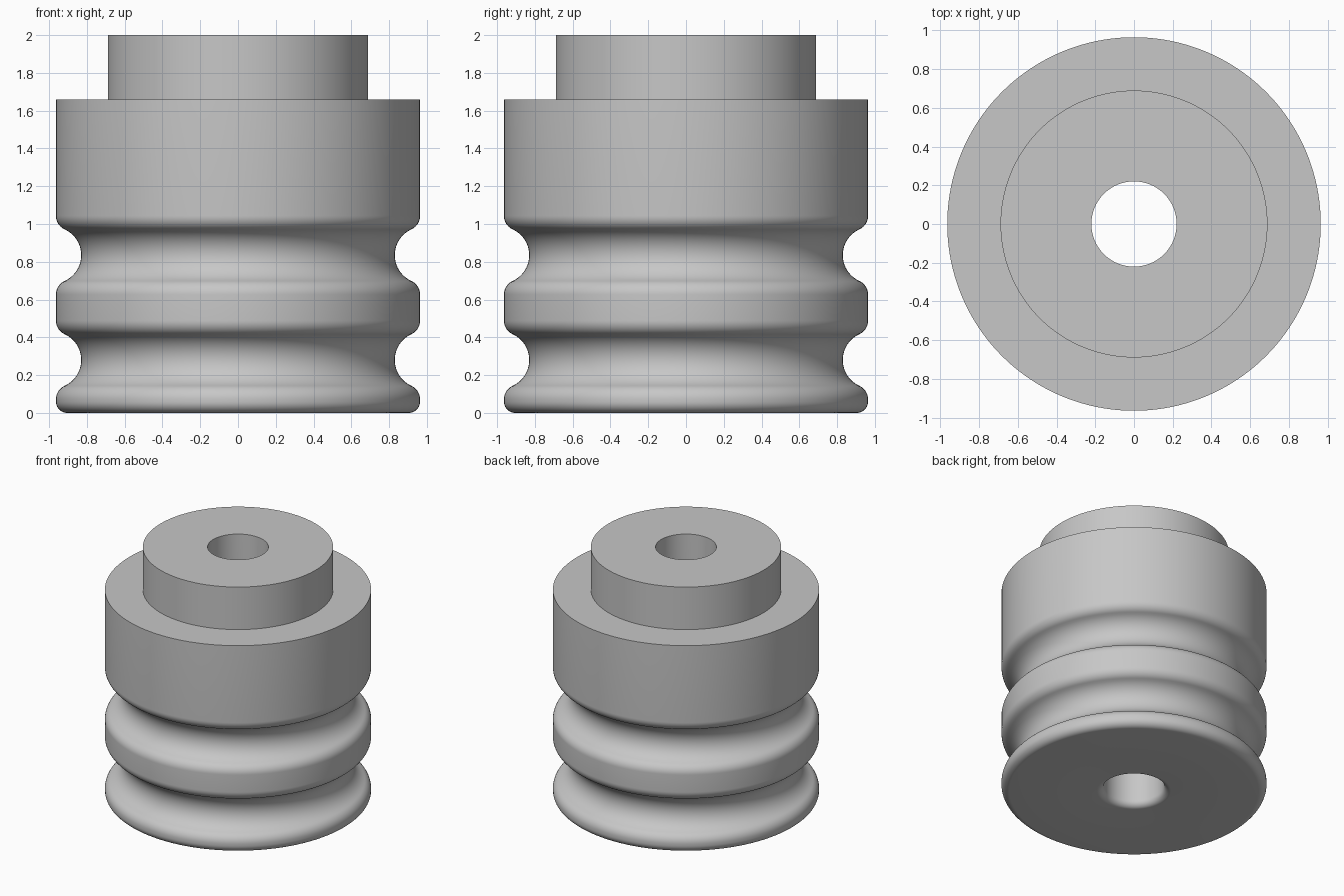
import bpy
import bmesh
from math import sin, cos, pi, acos, sqrt, radians

cube = bpy.data.objects.get("Cube")
if cube:
    bpy.data.objects.remove(cube, do_unlink=True)

SEGMENTS = 160
OUTER, COLLAR, BORE = 0.964, 0.689, 0.22
SHOULDER, TOP = 1.66, 2.0
GROOVE_R, FILLET, NECK = 0.15, 0.08, 0.83
FOOT_ROUND, LIP_ROUND = 0.06, 0.05


def arc(r, z, radius, start, end, steps=10):
    """Points on a circle in the profile plane."""
    angles = [start + (end - start) * i / steps for i in range(steps + 1)]
    return [(r + radius * cos(a), z + radius * sin(a)) for a in angles]


def groove(z):
    """Round groove blended into the outer wall by a fillet on each side."""
    centre, fillet_r = NECK + GROOVE_R, OUTER - FILLET
    tilt = acos((centre - fillet_r) / (GROOVE_R + FILLET))
    rise = sqrt((GROOVE_R + FILLET) ** 2 - (centre - fillet_r) ** 2)
    return (arc(fillet_r, z - rise, FILLET, 0, tilt)
            + arc(centre, z, GROOVE_R, pi + tilt, pi - tilt, 20)[1:-1]
            + arc(fillet_r, z + rise, FILLET, -tilt, 0))


# Closed outline from the bore lip, around the outside, back to the bore
profile = (arc(BORE + LIP_ROUND, LIP_ROUND, LIP_ROUND, pi, 1.5 * pi)
           + arc(OUTER - FOOT_ROUND, FOOT_ROUND, FOOT_ROUND, -pi / 2, 0)
           + groove(0.28) + groove(0.835)
           + [(OUTER, SHOULDER), (COLLAR, SHOULDER), (COLLAR, TOP), (BORE, TOP)])

# Turn the outline around the vertical axis
bm = bmesh.new()
rings = [[bm.verts.new((r * cos(2 * pi * s / SEGMENTS), r * sin(2 * pi * s / SEGMENTS), z))
          for r, z in profile] for s in range(SEGMENTS)]
for s, ring in enumerate(rings):
    following = rings[(s + 1) % SEGMENTS]
    for i in range(len(profile)):
        j = (i + 1) % len(profile)
        bm.faces.new((ring[i], following[i], following[j], ring[j]))
bmesh.ops.recalc_face_normals(bm, faces=bm.faces)
mesh = bpy.data.meshes.new("grooved_bushing")
bm.to_mesh(mesh)
bm.free()

body = bpy.data.objects.new("grooved_bushing", mesh)
bpy.context.collection.objects.link(body)

# Plain grey finish
grey = bpy.data.materials.new("plain grey")
grey.use_nodes = True
colour = (0.57, 0.57, 0.57, 1)
grey.diffuse_color = colour
grey.node_tree.nodes["Principled BSDF"].inputs["Base Color"].default_value = colour
mesh.materials.append(grey)

bpy.ops.object.select_all(action="DESELECT")
body.select_set(True)
bpy.context.view_layer.objects.active = body
bpy.ops.object.shade_smooth_by_angle(angle=radians(35))
